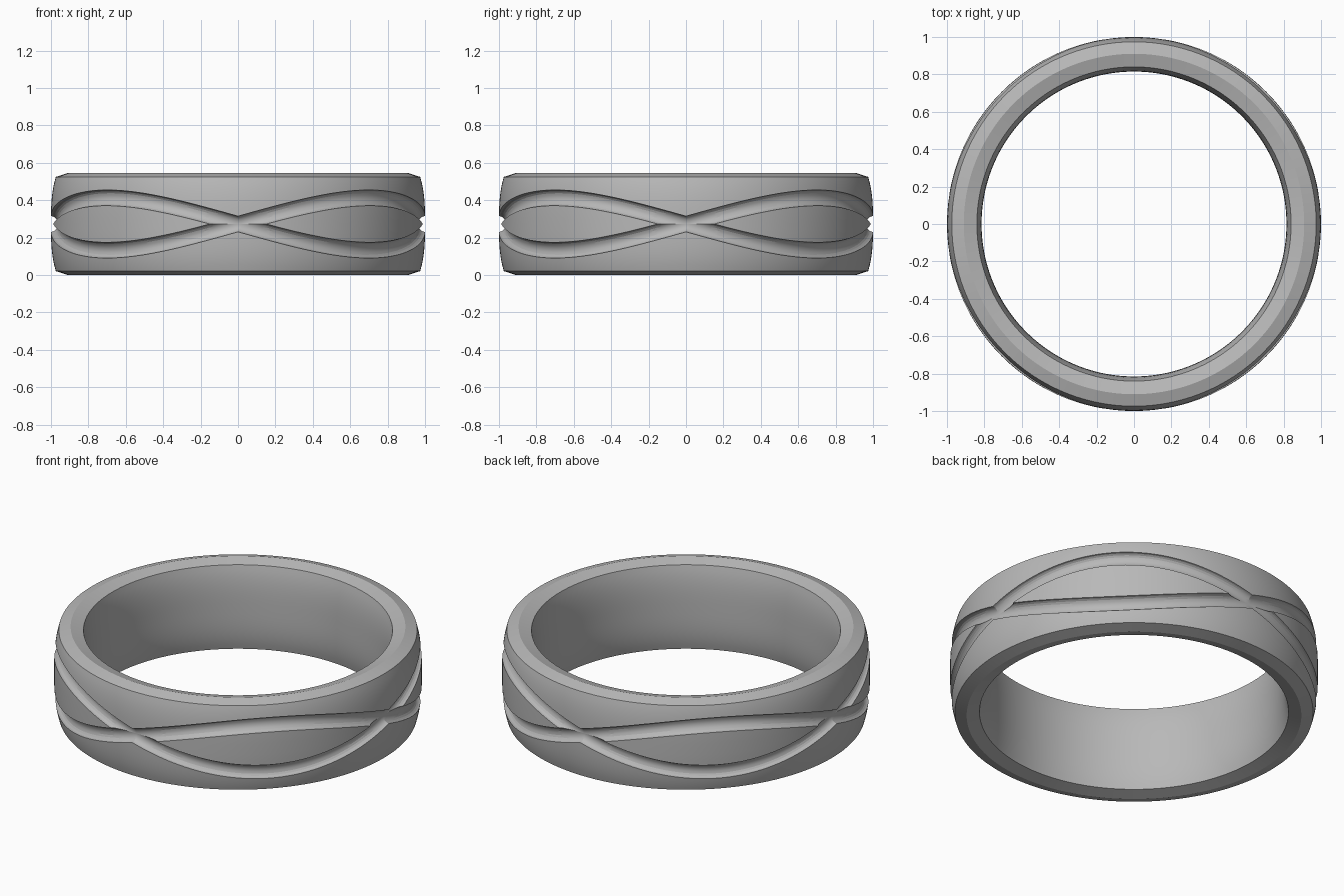
import bpy, bmesh, math

cube = bpy.data.objects.get("Cube")
if cube:
    bpy.data.objects.remove(cube, do_unlink=True)

SEGMENTS = 320
MID = 0.2725            # half the band height
EDGE = 0.252            # half height of the domed outer wall
WAVE = 0.14             # swing of the crossing grooves
HALF = 0.042            # half width of a groove
DEPTH = 0.036

metal = bpy.data.materials.new("grey metal")
metal.use_nodes = True
grey = (0.48, 0.48, 0.48, 1)
metal.diffuse_color = grey
metal.node_tree.nodes["Principled BSDF"].inputs["Base Color"].default_value = grey


def dome(h):
    """Outer radius at height h from the middle."""
    return 1 - 0.026 * (abs(h) / EDGE) ** 3


def upper_half(angle):
    """Outer wall (radius, height) from the middle up, with the wavy groove cut in."""
    centre = WAVE * abs(math.sin(2 * angle))
    low, high = max(0, centre - HALF), centre + HALF
    heights = [low * k / 3 for k in range(3)]
    heights += [low + (high - low) * (1 - math.cos(math.pi * k / 10)) / 2 for k in range(11)]
    heights += [high + (EDGE - high) * k / 6 for k in range(1, 7)]
    points = []
    for h in heights:
        t = min(1, abs(h - centre) / HALF)
        points.append((dome(h) - DEPTH * math.sqrt(1 - t * t), h))
    return points


# Bevelled rim and rounded comfort-fit bore, from the outer edge inward to mid height
rim = [(0.91, MID), (0.84, 0.252)]
bore = [(0.815 + 0.025 * (k / 8) ** 3, 0.252 * k / 8) for k in range(7, -1, -1)]


def section(angle):
    half = upper_half(angle) + rim + bore
    lower = [(r, -h) for r, h in half[-2:0:-1]]
    return half + lower


# Sweep the changing cross-section around the ring
bm = bmesh.new()
loops = []
for i in range(SEGMENTS):
    a = 2 * math.pi * i / SEGMENTS
    loops.append([bm.verts.new((r * math.cos(a), r * math.sin(a), h + MID))
                  for r, h in section(a)])
count = len(loops[0])
for i in range(SEGMENTS):
    here, there = loops[i], loops[(i + 1) % SEGMENTS]
    for j in range(count):
        k = (j + 1) % count
        bm.faces.new((here[j], there[j], there[k], here[k]))
bmesh.ops.remove_doubles(bm, verts=bm.verts, dist=0.00005)
bmesh.ops.recalc_face_normals(bm, faces=bm.faces)

mesh = bpy.data.meshes.new("ring_band")
bm.to_mesh(mesh)
bm.free()
mesh.materials.append(metal)
band = bpy.data.objects.new("ring_band", mesh)
bpy.context.collection.objects.link(band)

bpy.ops.object.select_all(action='DESELECT')
band.select_set(True)
bpy.context.view_layer.objects.active = band
bpy.ops.object.shade_smooth_by_angle(angle=math.radians(16))
